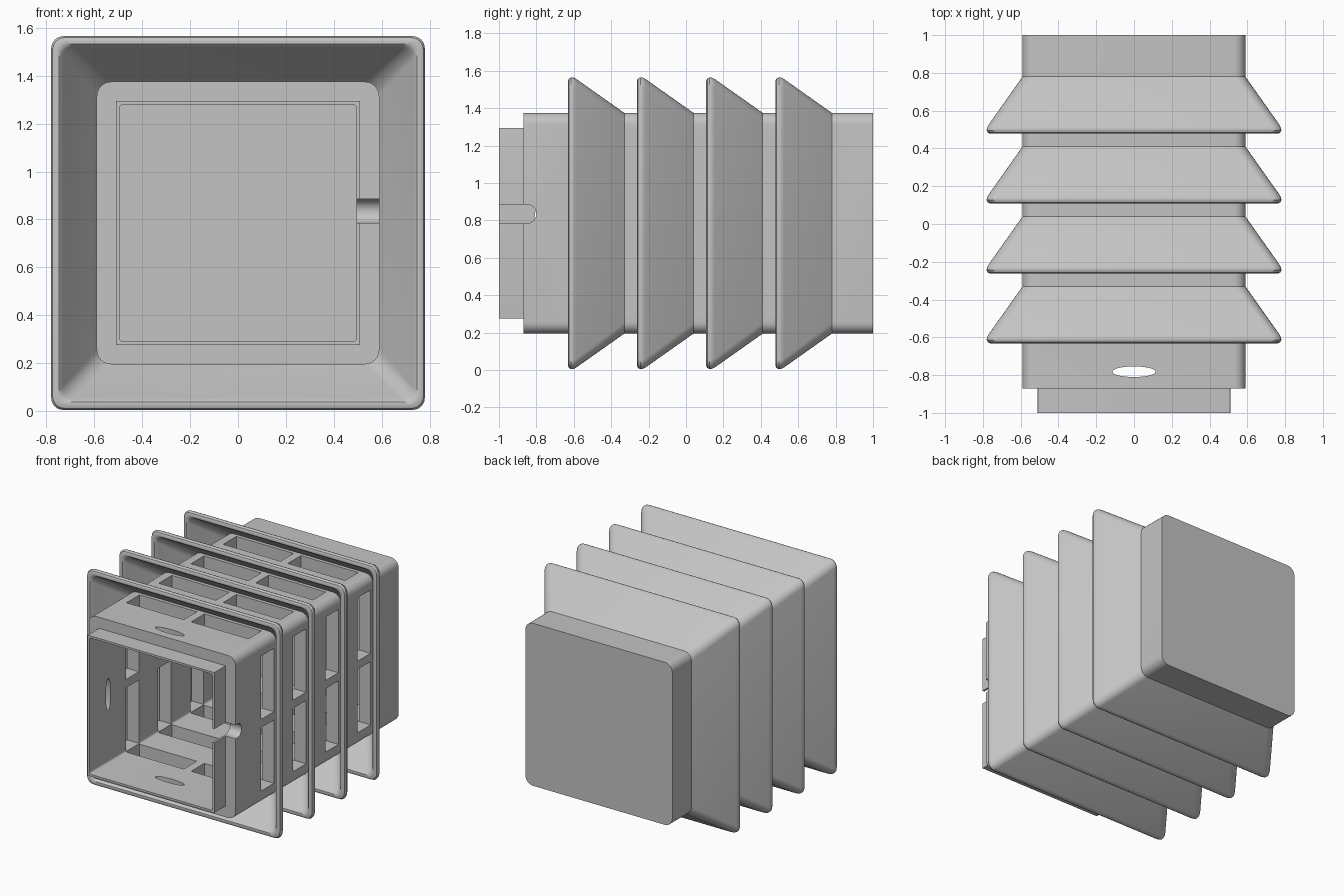
import bpy
import bmesh
from math import sin, cos, pi, radians
from mathutils import Matrix, Vector

if "Cube" in bpy.data.objects:
    bpy.data.objects.remove(bpy.data.objects["Cube"], do_unlink=True)

MID = 0.785          # height of the housing axis
PITCH = 0.37         # spacing between the skirts
COUNT = 4

grey = bpy.data.materials.new("plain_grey")
grey.use_nodes = True
grey.diffuse_color = (0.55, 0.55, 0.55, 1)
grey.node_tree.nodes["Principled BSDF"].inputs["Base Color"].default_value = grey.diffuse_color


def finish(name, bm):
    bmesh.ops.recalc_face_normals(bm, faces=bm.faces)
    mesh = bpy.data.meshes.new(name)
    bm.to_mesh(mesh)
    bm.free()
    mesh.materials.append(grey)
    obj = bpy.data.objects.new(name, mesh)
    bpy.context.collection.objects.link(obj)
    return obj


def loft(name, sections, closed=False, steps=6):
    """Rounded squares (half width, corner radius, y) joined along y."""
    bm = bmesh.new()
    rings = []
    for half, radius, y in sections:
        ring = []
        for corner in range(4):
            turn = Matrix.Rotation(corner * pi / 2, 2)
            for i in range(steps + 1):
                a = i / steps * pi / 2
                p = turn @ Vector((half - radius + radius * cos(a),
                                   half - radius + radius * sin(a)))
                ring.append(bm.verts.new((p.x, y, MID + p.y)))
        rings.append(ring)
    pairs = list(zip(rings, rings[1:]))
    if closed:
        pairs.append((rings[-1], rings[0]))
    else:
        bm.faces.new(rings[0])
        bm.faces.new(rings[-1])
    for a, b in pairs:
        for i in range(len(a)):
            j = (i + 1) % len(a)
            bm.faces.new((a[i], a[j], b[j], b[i]))
    return finish(name, bm)


def box(name, low, high):
    low, high = Vector(low), Vector(high)
    bm = bmesh.new()
    bmesh.ops.create_cube(bm, size=1)
    for v in bm.verts:
        v.co = (low + high) / 2 + v.co * (high - low)
    return finish(name, bm)


def rod(name, centre, length, wide, deep, axis):
    """Elliptical rod along an axis: deep along y, wide across it."""
    bm = bmesh.new()
    bmesh.ops.create_cone(bm, cap_ends=True, segments=40, radius1=1, radius2=1, depth=1)
    bmesh.ops.scale(bm, vec=(wide, deep, length), verts=bm.verts)
    if axis == 'X':
        bmesh.ops.rotate(bm, matrix=Matrix.Rotation(pi / 2, 3, 'Y'), verts=bm.verts)
    bmesh.ops.translate(bm, vec=centre, verts=bm.verts)
    return finish(name, bm)


def carve(obj, cutters):
    for cutter in cutters:
        mod = obj.modifiers.new("cut", 'BOOLEAN')
        mod.operation = 'DIFFERENCE'
        mod.solver = 'EXACT'
        mod.object = cutter
        cutter.hide_render = True
    graph = bpy.context.evaluated_depsgraph_get()
    mesh = bpy.data.meshes.new_from_object(obj.evaluated_get(graph))
    obj.modifiers.clear()
    obj.data = mesh


# Housing and the thin lip at its front
housing = loft("housing", [(0.59, 0.06, -0.87), (0.59, 0.06, 1.0)])
front_lip = loft("front_lip", [(0.51, 0.004, -1.0), (0.51, 0.004, -0.87)])

# Hollow inside, and the round-ended cable slot on the left
cavity = loft("cavity_cutter", [(0.495, 0.015, -1.1), (0.495, 0.015, 0.9)])
slot = box("slot_cutter", (0.4, -1.1, MID), (0.7, -0.85, MID + 0.1))
slot_end = rod("slot_end_cutter", (0.55, -0.85, MID + 0.05), 0.3, 0.05, 0.05, 'X')

# Drain holes through the top, bottom and right walls
drains = [rod("drain_cutter", (0, -0.782, MID), 1.5, 0.115, 0.028, 'Z'),
          rod("side_drain_cutter", (-0.55, -0.782, MID), 0.3, 0.115, 0.028, 'X')]

# Vent windows: two per wall under each skirt
windows = []
for n in range(COUNT):
    y0 = -0.58 + n * PITCH
    for side in (-1, 1):
        a, b = sorted((side * 0.03, side * 0.49))
        windows.append(box("side_vent_cutter", (-0.7, y0, MID + a), (0.7, y0 + 0.15, MID + b)))
        windows.append(box("top_vent_cutter", (a, y0, MID - 0.7), (b, y0 + 0.15, MID + 0.7)))

carve(housing, [cavity, slot, slot_end] + drains + windows)
carve(front_lip, [cavity, slot])
for cutter in [cavity, slot, slot_end] + drains + windows:
    bpy.data.objects.remove(cutter, do_unlink=True)

# Flared rain skirts with a rolled rim
PROFILE = [(0.56, 0.29), (0.59, 0.29), (0.771, 0.034), (0.779, 0.018), (0.78, 0.006),
           (0.774, -0.006), (0.762, -0.012), (0.748, -0.01), (0.738, 0.0),
           (0.73, 0.015), (0.59, 0.215), (0.56, 0.215)]
skirts = []
for n in range(COUNT):
    y0 = -0.62 + n * PITCH
    skirts.append(loft(f"skirt_{n + 1}", [(h, 0.06 if h < 0.6 else 0.05, y0 + y)
                                          for h, y in PROFILE], closed=True))

# Smooth the rounded corners, keep hard edges
bpy.ops.object.select_all(action='DESELECT')
for obj in [housing, front_lip] + skirts:
    obj.select_set(True)
bpy.context.view_layer.objects.active = housing
bpy.ops.object.shade_smooth_by_angle(angle=radians(32))
